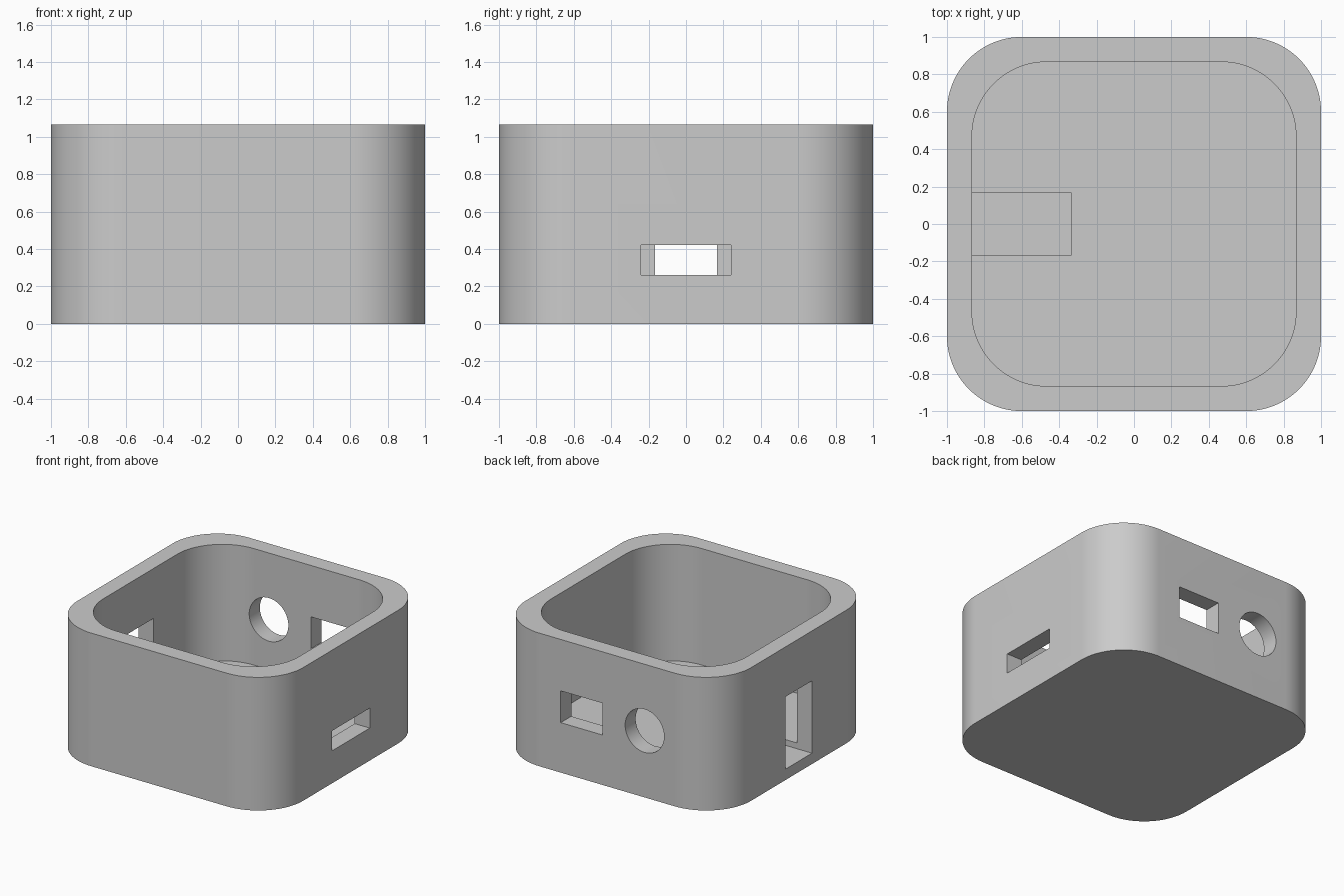
import bpy
import bmesh
import math

default = bpy.data.objects.get("Cube")
if default:
    bpy.data.objects.remove(default, do_unlink=True)

U = 1 / 15          # design unit
WALL = 2 * U
HEIGHT = 16 * U
CORNER = 6 * U
STEPS = 24

grey = bpy.data.materials.new("plain grey")
colour = (0.6, 0.6, 0.6, 1)
grey.diffuse_color = colour
grey.use_nodes = True
grey.node_tree.nodes["Principled BSDF"].inputs["Base Color"].default_value = colour


def rounded_block(name, half, z0, z1):
    """Square prism with rounded vertical corners."""
    bm = bmesh.new()
    ring = []
    for quarter in range(4):
        mid = math.pi / 4 + quarter * math.pi / 2
        cx = math.copysign(half - CORNER, math.cos(mid))
        cy = math.copysign(half - CORNER, math.sin(mid))
        for i in range(STEPS + 1):
            a = (quarter + i / STEPS) * math.pi / 2
            ring.append(bm.verts.new((cx + CORNER * math.cos(a), cy + CORNER * math.sin(a), z0)))
    base = bm.faces.new(ring)
    top = bmesh.ops.extrude_face_region(bm, geom=[base])["geom"]
    moved = [v for v in top if isinstance(v, bmesh.types.BMVert)]
    bmesh.ops.translate(bm, vec=(0, 0, z1 - z0), verts=moved)
    bmesh.ops.recalc_face_normals(bm, faces=bm.faces)
    mesh = bpy.data.meshes.new(name)
    bm.to_mesh(mesh)
    bm.free()
    mesh.materials.append(grey)
    obj = bpy.data.objects.new(name, mesh)
    bpy.context.collection.objects.link(obj)
    return obj


def box_cutter(name, low, high):
    centre = [(a + b) / 2 for a, b in zip(low, high)]
    bpy.ops.mesh.primitive_cube_add(size=1, location=centre)
    obj = bpy.context.object
    obj.name = name
    obj.scale = [b - a for a, b in zip(low, high)]
    obj.data.materials.append(grey)
    return obj


def cut(target, cutter):
    cutter.hide_render = True
    bpy.context.view_layer.update()
    mod = target.modifiers.new(cutter.name, "BOOLEAN")
    mod.operation = "DIFFERENCE"
    mod.solver = "EXACT"
    mod.object = cutter
    bpy.context.view_layer.objects.active = target
    bpy.ops.object.modifier_apply(modifier=mod.name)
    bpy.data.objects.remove(cutter, do_unlink=True)


# Open-topped enclosure with a thick floor
case = rounded_block("enclosure", 1, 0, HEIGHT)
cut(case, rounded_block("cavity", 1 - WALL, WALL, HEIGHT + 0.2))

# Wide low slot in the left wall
cut(case, box_cutter("left_slot", (0.8, -0.24, 0.26), (1.1, 0.24, 0.42)))

# Tall opening in the right wall, sunk into the floor
cut(case, box_cutter("right_opening", (-1.1, -2.5 * U, 0.087), (-5 * U, 2.5 * U, 10 * U)))

# Rectangular port in the back wall
cut(case, box_cutter("back_port", (0.04, 0.8, 0.4), (0.41, 1.1, 0.655)))

# Round port in the back wall
bpy.ops.mesh.primitive_cylinder_add(vertices=64, radius=0.173, depth=0.3,
                                    location=(-5 * U, 0.95, 8 * U),
                                    rotation=(math.pi / 2, 0, 0))
round_port = bpy.context.object
round_port.name = "round_port"
round_port.data.materials.append(grey)
cut(case, round_port)

# Smooth corners, crisp edges
bpy.ops.object.select_all(action="DESELECT")
case.select_set(True)
bpy.context.view_layer.objects.active = case
bpy.ops.object.shade_smooth_by_angle(angle=math.radians(30))
